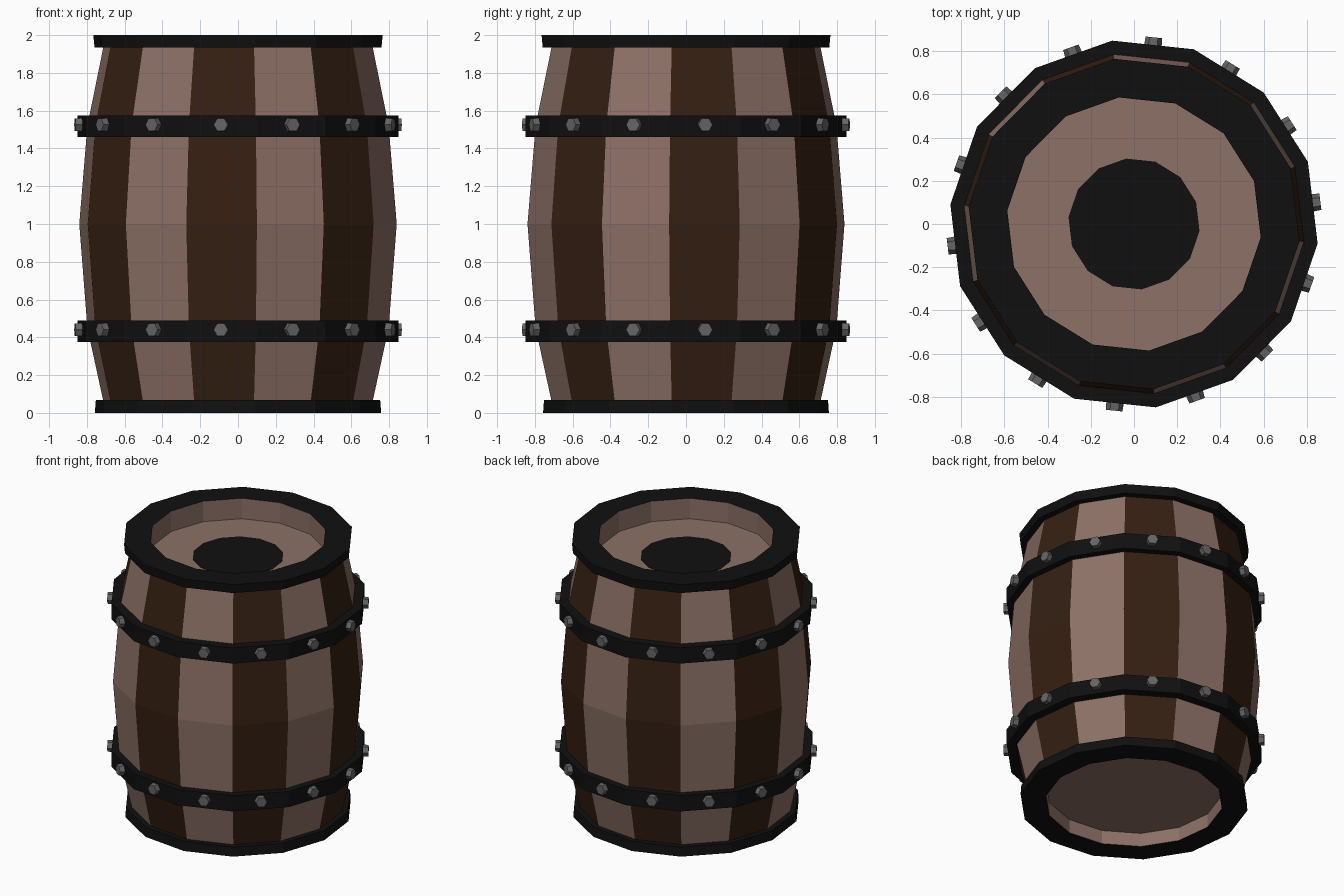
import bpy, bmesh, math
from mathutils import Matrix, Vector

if "Cube" in bpy.data.objects:
    bpy.data.objects.remove(bpy.data.objects["Cube"])

N = 14
STEP = 2 * math.pi / N
PHASE = math.radians(-83.2)


def material(name, rgb):
    m = bpy.data.materials.new(name)
    m.diffuse_color = (*rgb, 1)
    m.use_nodes = True
    m.node_tree.nodes["Principled BSDF"].inputs["Base Color"].default_value = m.diffuse_color
    return m


LIGHT = material("light_wood", (0.266, 0.165, 0.135))
DARK = material("dark_wood", (0.035, 0.014, 0.006))
IRON = material("black_iron", (0.005, 0.005, 0.005))
STEEL = material("bolt_steel", (0.13, 0.13, 0.13))


def finish(name, bm, mats):
    me = bpy.data.meshes.new(name)
    bm.to_mesh(me)
    bm.free()
    for m in mats:
        me.materials.append(m)
    ob = bpy.data.objects.new(name, me)
    bpy.context.collection.objects.link(ob)
    return ob


def lathe(name, profile, mats, closed=False):
    """Spin (radius, z) points into 14 flat sides, alternating the materials."""
    bm = bmesh.new()
    rings = []
    for r, z in profile:
        if r == 0:
            rings.append([bm.verts.new((0, 0, z))] * N)
        else:
            rings.append([bm.verts.new((r * math.cos(PHASE + k * STEP),
                                        r * math.sin(PHASE + k * STEP), z)) for k in range(N)])
    pairs = list(zip(rings, rings[1:]))
    if closed:
        pairs.append((rings[-1], rings[0]))
    for a, b in pairs:
        for k in range(N):
            j = (k + 1) % N
            corners = list(dict.fromkeys([a[k], a[j], b[j], b[k]]))
            bm.faces.new(corners).material_index = k % len(mats)
    return finish(name, bm, mats)


# Bulging staves in two alternating woods
lathe("staves", [(0.71, 0.03), (0.802, 0.45), (0.845, 1.0), (0.802, 1.52), (0.71, 1.97)], [LIGHT, DARK])

# End rims: iron on the outside, open toward the wooden recess
lathe("bottom_rim", [(0.70, 0.068), (0.757, 0.068), (0.762, 0), (0.59, 0)], [IRON])
lathe("top_rim", [(0.59, 2.0), (0.77, 2.0), (0.764, 1.935), (0.70, 1.935)], [IRON])

# Recessed wooden ends and the dark disc in the lid
lathe("bottom_end", [(0.59, 0), (0.59, 0.1), (0, 0.1)], [LIGHT])
lathe("lid", [(0, 1.85), (0.59, 1.85), (0.59, 2.0)], [LIGHT])
lathe("lid_disc", [(0, 1.853), (0.305, 1.853), (0.305, 1.85)], [IRON])

# Iron hoops with a bolt in the middle of every side
for label, z0, z1 in (("lower", 0.375, 0.49), ("upper", 1.46, 1.575)):
    lathe(label + "_hoop", [(0.79, z0), (0.855, z0), (0.855, z1), (0.79, z1)], [IRON], closed=True)
    bm = bmesh.new()
    for k in range(N):
        a = PHASE + (k + 0.5) * STEP
        out = Vector((math.cos(a), math.sin(a), 0))
        place = Matrix.Translation(out * 0.842 + Vector((0, 0, (z0 + z1) / 2 + 0.008)))
        turn = out.to_track_quat('Z', 'Y').to_matrix().to_4x4()
        bmesh.ops.create_cone(bm, cap_ends=True, segments=6, radius1=0.042, radius2=0.038,
                              depth=0.054, matrix=place @ turn @ Matrix.Rotation(math.pi / 6, 4, 'Z'))
    finish(label + "_bolts", bm, [STEEL])

# Consistent outward normals on the closed parts and shells
for ob in bpy.context.collection.objects:
    if ob.name in ("lid", "bottom_end"):
        continue
    bm = bmesh.new()
    bm.from_mesh(ob.data)
    bmesh.ops.recalc_face_normals(bm, faces=bm.faces)
    bm.to_mesh(ob.data)
    bm.free()

# Recesses must face the open ends
for name, up in (("lid", 1), ("bottom_end", -1)):
    me = bpy.data.objects[name].data
    flat = next(p for p in me.polygons if abs(p.normal.z) > 0.9)
    if flat.normal.z * up < 0:
        me.flip_normals()
